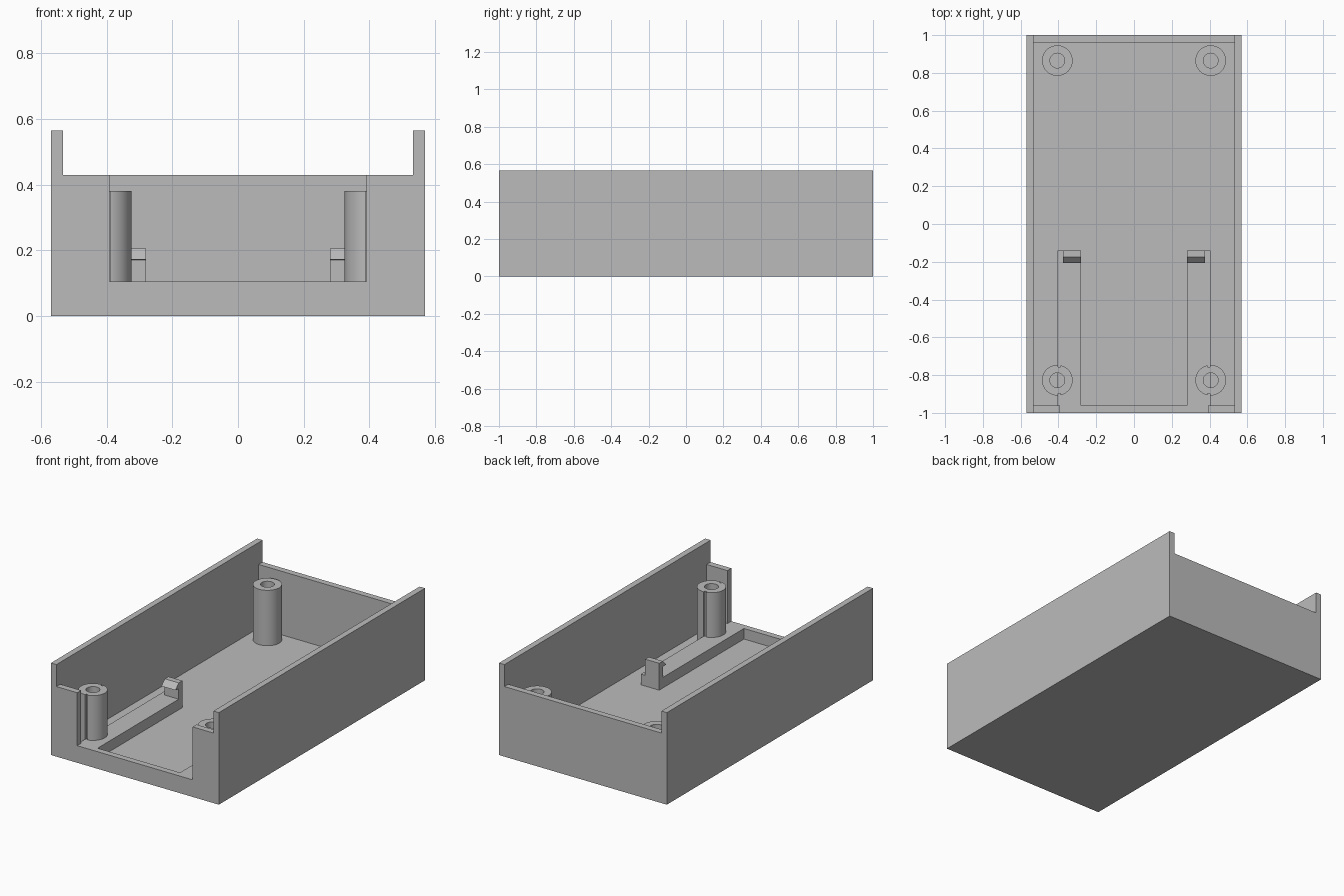
import bpy
import bmesh

cube = bpy.data.objects.get("Cube")
if cube:
    bpy.data.objects.remove(cube, do_unlink=True)

grey = bpy.data.materials.new("plain grey")
grey.use_nodes = True
grey.diffuse_color = (0.5, 0.5, 0.5, 1)
grey.node_tree.nodes["Principled BSDF"].inputs["Base Color"].default_value = (0.5, 0.5, 0.5, 1)

FLOOR, SILL, RIM, TOP = 0.04, 0.105, 0.43, 0.565
POST_TOP = 0.38


def make(name, bm):
    bmesh.ops.recalc_face_normals(bm, faces=bm.faces)
    mesh = bpy.data.meshes.new(name)
    bm.to_mesh(mesh)
    bm.free()
    mesh.materials.append(grey)
    obj = bpy.data.objects.new(name, mesh)
    bpy.context.collection.objects.link(obj)
    return obj


def box(name, x, y, z):
    """Box from (low, high) pairs on each axis."""
    bm = bmesh.new()
    bmesh.ops.create_cube(bm, size=1)
    for v in bm.verts:
        v.co = [pair[c > 0] for pair, c in zip((x, y, z), v.co)]
    return make(name, bm)


def cylinder(name, x, y, z, radius):
    bm = bmesh.new()
    bmesh.ops.create_cone(bm, cap_ends=True, segments=48, radius1=radius,
                          radius2=radius, depth=z[1] - z[0])
    bmesh.ops.translate(bm, verts=bm.verts, vec=(x, y, sum(z) / 2))
    return make(name, bm)


def extrude_x(name, profile, x0, x1):
    """Prism from a (y, z) outline."""
    bm = bmesh.new()
    face = bm.faces.new([bm.verts.new((x0, y, z)) for y, z in profile])
    new = bmesh.ops.extrude_face_region(bm, geom=[face])["geom"]
    verts = [g for g in new if isinstance(g, bmesh.types.BMVert)]
    bmesh.ops.translate(bm, verts=verts, vec=(x1 - x0, 0, 0))
    return make(name, bm)


def cut(obj, cutter):
    cutter.hide_render = True
    mod = obj.modifiers.new("cut", 'BOOLEAN')
    mod.operation = 'DIFFERENCE'
    mod.solver = 'EXACT'
    mod.object = cutter
    bpy.context.view_layer.objects.active = obj
    bpy.ops.object.modifier_apply(modifier=mod.name)
    bpy.data.objects.remove(cutter, do_unlink=True)


# Tray with low end walls and an open front notch
tray = box("tray", (-0.57, 0.57), (-1, 1), (0, TOP))
cut(tray, box("cavity", (-0.533, 0.533), (-0.962, 0.962), (FLOOR, 1)))
cut(tray, box("end_clearance", (-0.533, 0.533), (-1.1, 1.1), (RIM, 1)))
cut(tray, box("front_notch", (-0.392, 0.392), (-1.1, -0.9), (SILL, 1)))

for side, s in (("left", 1), ("right", -1)):
    # Board rail behind the notch, with a snap hook at its rear end
    box(side + "_rail", sorted((s * 0.28, s * 0.405)), (-0.962, -0.14), (FLOOR, SILL))
    hook = [(-0.14, SILL), (-0.14, 0.205), (-0.175, 0.205),
            (-0.207, 0.172), (-0.175, 0.17), (-0.175, SILL)]
    extrude_x(side + "_snap_hook", hook, s * 0.28, s * 0.375)

    # Hollow screw posts
    for end, y in (("front", -0.827), ("rear", 0.865)):
        x = s * 0.406
        post = cylinder(f"{side}_{end}_post", x, y, (FLOOR, POST_TOP), 0.081)
        cut(post, cylinder("bore", x, y, (FLOOR + 0.01, 1), 0.039))
        if end == "front":
            # Narrow grooves in line with the rail's outer edge
            for d in (-1, 1):
                gy = sorted((y + d * 0.07, y + d * 0.1))
                cut(post, box("groove", sorted((s * 0.388, s * 0.402)), gy, (SILL, 1)))
        bpy.ops.object.select_all(action='DESELECT')
        post.select_set(True)
        bpy.context.view_layer.objects.active = post
        bpy.ops.object.shade_smooth_by_angle()
